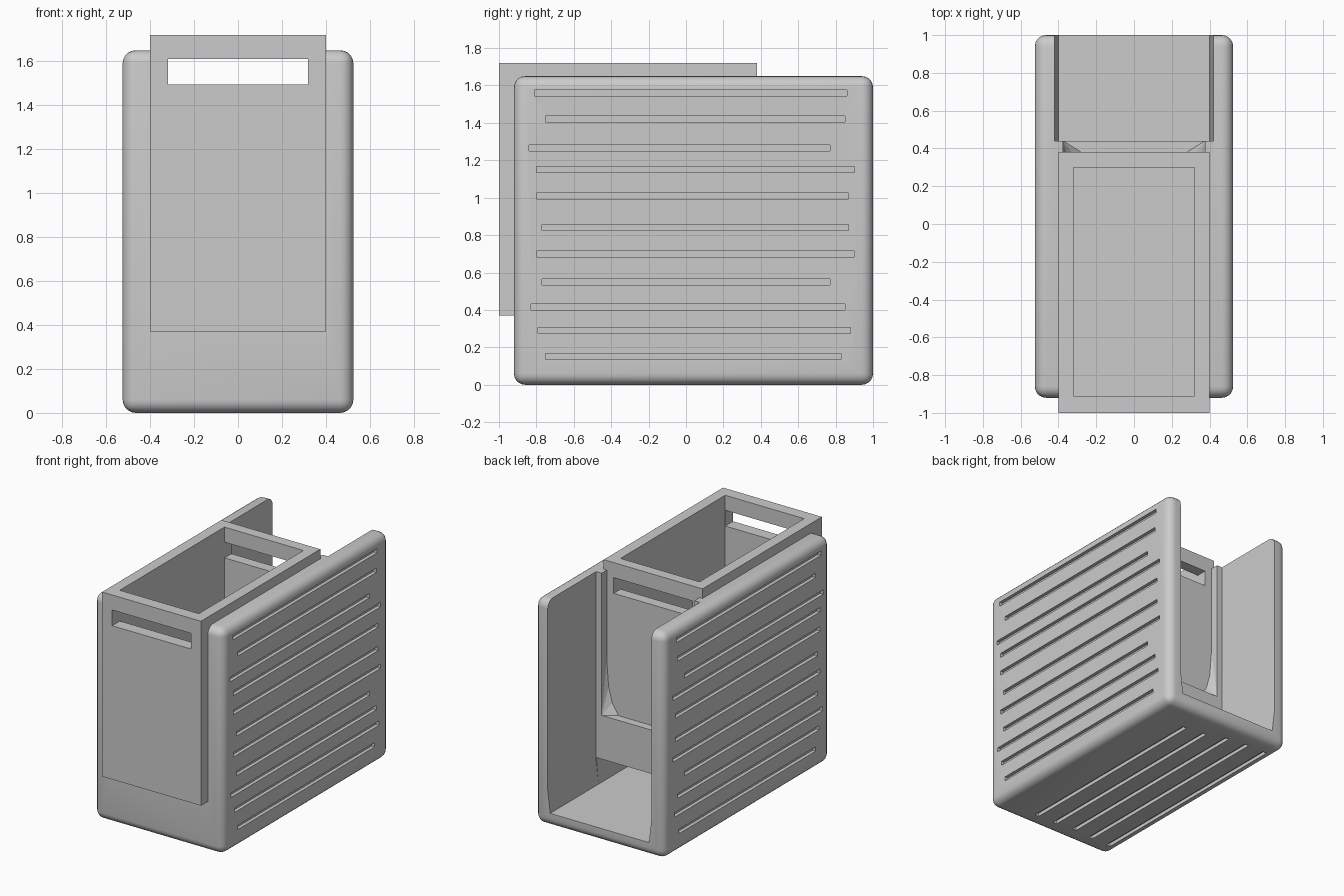
import bpy, bmesh
from math import radians

if "Cube" in bpy.data.objects:
    bpy.data.objects.remove(bpy.data.objects["Cube"], do_unlink=True)

grey = bpy.data.materials.new("plain grey plastic")
grey.use_nodes = True
grey.diffuse_color = (0.6, 0.6, 0.6, 1)
grey.node_tree.nodes["Principled BSDF"].inputs["Base Color"].default_value = (0.6, 0.6, 0.6, 1)


def finish(name, bm):
    bmesh.ops.recalc_face_normals(bm, faces=bm.faces)
    mesh = bpy.data.meshes.new(name)
    bm.to_mesh(mesh)
    bm.free()
    mesh.materials.append(grey)
    ob = bpy.data.objects.new(name, mesh)
    bpy.context.collection.objects.link(ob)
    return ob


def add_box(bm, x, y, z):
    verts = bmesh.ops.create_cube(bm, size=1)["verts"]
    for v in verts:
        for i, (lo, hi) in enumerate((x, y, z)):
            v.co[i] = hi if v.co[i] > 0 else lo


def boxes(name, *specs):
    bm = bmesh.new()
    for spec in specs:
        add_box(bm, *spec)
    return finish(name, bm)


def prism(name, half_profile, y0, y1):
    """Mirror an x-z half profile and extrude it along y."""
    pts = half_profile + [(-x, z) for x, z in reversed(half_profile)]
    bm = bmesh.new()
    face = bm.faces.new([bm.verts.new((x, y0, z)) for x, z in pts])
    new = bmesh.ops.extrude_face_region(bm, geom=[face])["geom"]
    bmesh.ops.translate(bm, vec=(0, y1 - y0, 0),
                        verts=[g for g in new if isinstance(g, bmesh.types.BMVert)])
    return finish(name, bm)


def apply(ob, mod):
    bpy.ops.object.select_all(action="DESELECT")
    bpy.context.view_layer.objects.active = ob
    ob.select_set(True)
    bpy.ops.object.modifier_apply(modifier=mod.name)


def cut(ob, cutter):
    mod = ob.modifiers.new("cut", "BOOLEAN")
    mod.operation, mod.solver, mod.object = "DIFFERENCE", "EXACT", cutter
    apply(ob, mod)
    bpy.data.objects.remove(cutter, do_unlink=True)


# Rounded casing
casing = boxes("casing", ((-0.525, 0.525), (-0.92, 1.0), (0, 1.65)))
bevel = casing.modifiers.new("round", "BEVEL")
bevel.width, bevel.segments = 0.06, 5
apply(casing, bevel)

# Open rear bay, low space under the shelf, bin bay and rear window
lower = [(0.40, 0.1), (0.42, 0.27)]
cut(casing, prism("rear_bay", lower + [(0.42, 2.0)], 0.44, 1.2))
cut(casing, prism("under_space", [(0.40, 0.1), (0.418, 0.29)], -0.8, 0.5))
cut(casing, boxes("bin_bay", ((-0.4, 0.4), (-1.2, 0.38), (0.37, 2.0))))
cut(casing, boxes("rear_window", ((-0.375, 0.375), (0.3, 0.5), (0.61, 2.0))))

# Shallow grooves along both sides: height, start, end
grooves = [(0.15, -0.75, 0.83), (0.29, -0.79, 0.88), (0.415, -0.83, 0.85),
           (0.55, -0.77, 0.77), (0.70, -0.80, 0.90), (0.84, -0.77, 0.87),
           (1.01, -0.80, 0.87), (1.15, -0.80, 0.90), (1.265, -0.84, 0.77),
           (1.42, -0.75, 0.85), (1.56, -0.81, 0.86)]
specs = [(tuple(sorted((s * 0.5, s * 0.6))), (a, b), (z - 0.016, z + 0.016))
         for s in (-1, 1) for z, a, b in grooves]
# Grooves under the base
for i, (a, b) in enumerate([(-0.8, 0.78), (-0.8, 0.8), (-0.78, 0.85), (-0.8, 0.87), (-0.8, 0.87)]):
    x = 0.2 - 0.16 * i
    specs.append(((x - 0.016, x + 0.016), (a, b), (-0.1, 0.025)))
cut(casing, boxes("groove_cutters", *specs))

# Curved corner fillets at the foot of the rear window
arc = [(0.375, 1.0), (0.36, 0.8), (0.33, 0.69), (0.28, 0.61), (0.375, 0.61)]
for side, label in ((1, "left"), (-1, "right")):
    bm = bmesh.new()
    ring = [bm.verts.new((side * x, 0.381, z)) for x, z in arc]
    apex = bm.verts.new((side * 0.375, 0.44, 0.61))
    bm.faces.new(ring)
    for a, b in zip(ring, ring[1:] + ring[:1]):
        bm.faces.new((a, b, apex))
    finish("window_fillet_" + label, bm)

# Removable bin with a hand slot through front and back
bin_box = boxes("bin", ((-0.4, 0.4), (-1.0, 0.38), (0.37, 1.72)))
cut(bin_box, boxes("bin_hollow", ((-0.32, 0.32), (-0.91, 0.30), (0.45, 2.0))))
cut(bin_box, boxes("hand_slots", ((-0.319, 0.319), (-1.2, 0.6), (1.495, 1.61))))

# Smooth the rounded casing, keeping edges sharp
bpy.ops.object.select_all(action="DESELECT")
bpy.context.view_layer.objects.active = casing
casing.select_set(True)
bpy.ops.object.shade_smooth_by_angle(angle=radians(30))
